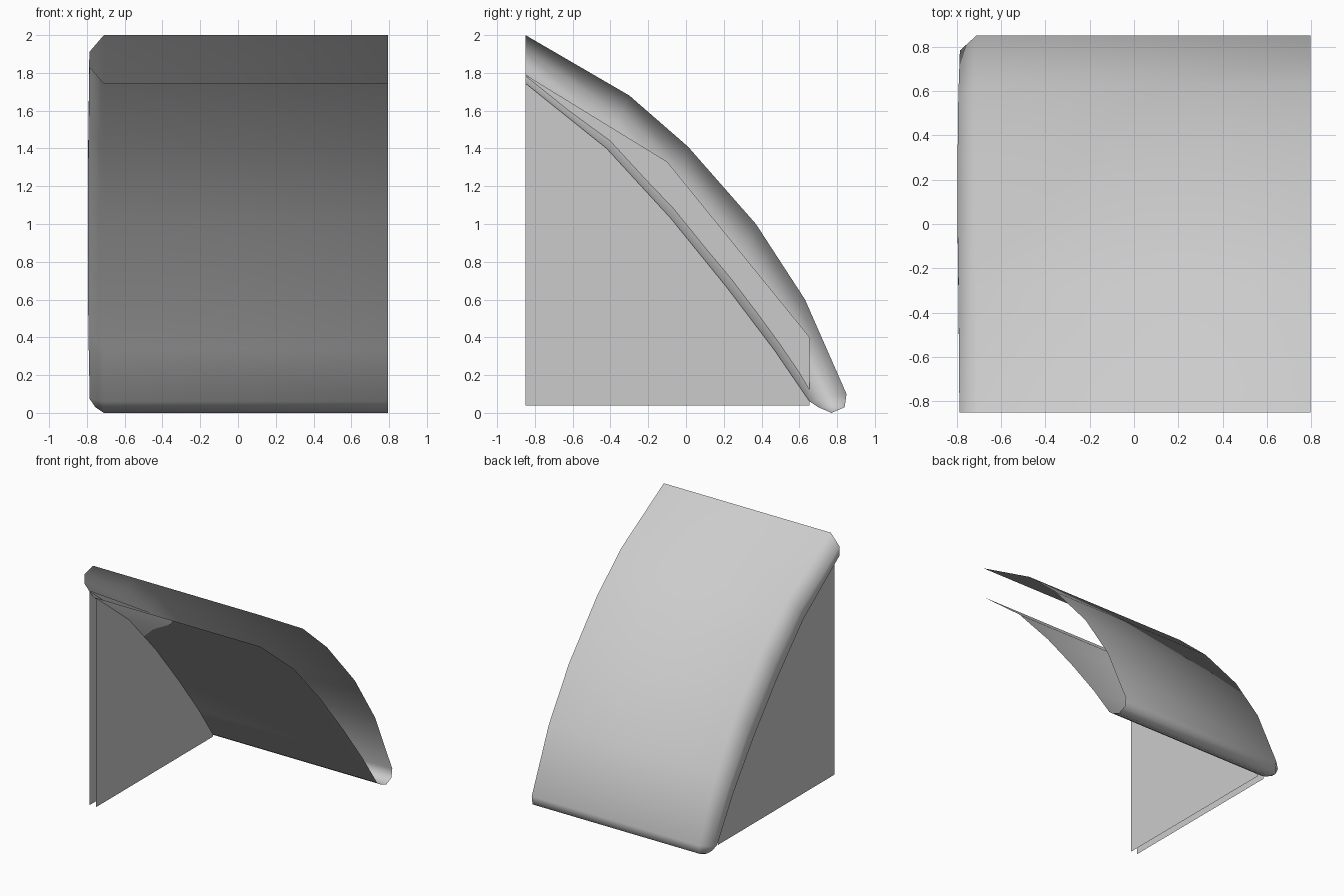
import bpy, bmesh, math

cube = bpy.data.objects.get("Cube")
if cube:
    bpy.data.objects.remove(cube, do_unlink=True)

grey = bpy.data.materials.new("light_grey")
grey.use_nodes = True
colour = (0.6, 0.6, 0.6, 1)
grey.diffuse_color = colour
grey.node_tree.nodes["Principled BSDF"].inputs["Base Color"].default_value = colour


def add_object(name, bm):
    bmesh.ops.remove_doubles(bm, verts=bm.verts, dist=0.0005)
    bmesh.ops.recalc_face_normals(bm, faces=bm.faces)
    mesh = bpy.data.meshes.new(name)
    bm.to_mesh(mesh)
    bm.free()
    mesh.materials.append(grey)
    obj = bpy.data.objects.new(name, mesh)
    bpy.context.collection.objects.link(obj)
    return obj


def side_panel(name, x, outline):
    bm = bmesh.new()
    bm.faces.new([bm.verts.new((x, y, z)) for y, z in outline])
    return add_object(name, bm)


# Outer and inner curves as (y, z), and how far the rolled side edge reaches
OPEN_X, EDGE_X = 0.795, -0.71
outer = [(-0.85, 2.0), (-0.3, 1.68), (0.01, 1.41), (0.37, 1.0),
         (0.63, 0.6), (0.85, 0.1), (0.84, 0.03), (0.77, 0)]
inner = [(-0.85, 1.745), (-0.42, 1.4), (-0.08, 1.03), (0.22, 0.66),
         (0.47, 0.33), (0.655, 0.06), (0.70, 0.03), (0.77, 0)]
roll = [-0.787, -0.791, -0.795, -0.795, -0.792, -0.785, -0.755, EDGE_X]

# Curved double-walled hood, open at the front and one side, rolled elsewhere
bm = bmesh.new()
rings = []
for (oy, oz), (iy, iz), rx in zip(outer, inner, roll):
    section = [(OPEN_X, 0), (EDGE_X, 0), (rx, 0.35),
               (rx, 0.66), (EDGE_X, 1), (OPEN_X, 1)]
    rings.append([bm.verts.new((x, oy + (iy - oy) * t, oz + (iz - oz) * t))
                  for x, t in section])
for a, b in zip(rings, rings[1:]):
    for j in range(len(a) - 1):
        bm.faces.new((a[j], a[j + 1], b[j + 1], b[j]))
hood = add_object("curved_hood", bm)

bpy.context.view_layer.objects.active = hood
hood.select_set(True)
bpy.ops.object.shade_smooth_by_angle(angle=math.radians(80))
hood.select_set(False)

# Two thin upright panels under the rolled edge
side_panel("outer_side_panel", -0.745,
           [(-0.85, 0.04), (0.655, 0.04), (0.655, 0.4), (-0.1, 1.33), (-0.85, 1.79)])
side_panel("inner_side_panel", -0.685,
           [(-0.85, 0.04), (0.655, 0.04)] + inner[5::-1])
